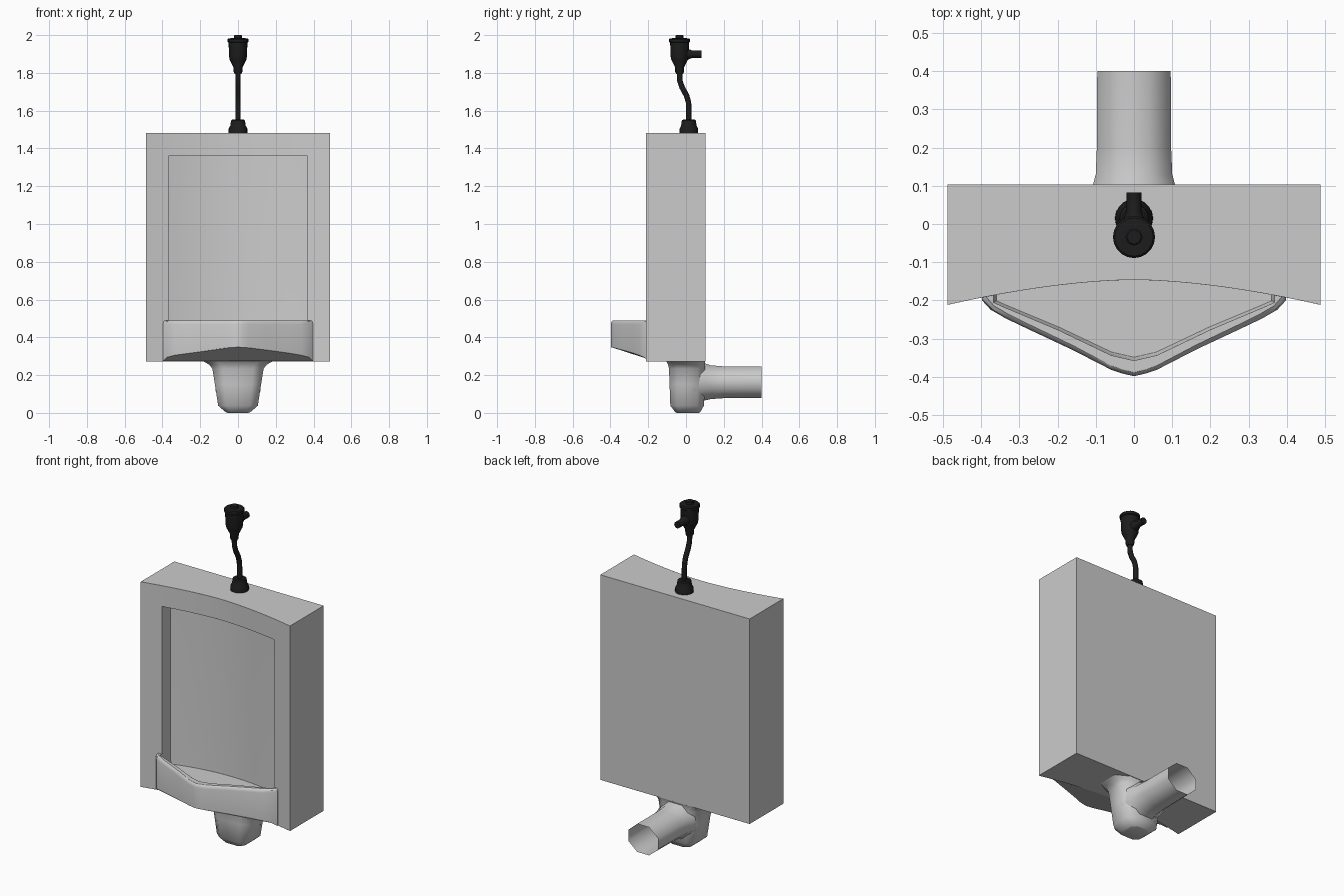
import bpy, bmesh, math
from mathutils import Vector

if "Cube" in bpy.data.objects:
    bpy.data.objects.remove(bpy.data.objects["Cube"])

black = bpy.data.materials.new("black_metal")
black.diffuse_color = (0.012, 0.012, 0.012, 1)
black.use_nodes = True
black.node_tree.nodes["Principled BSDF"].inputs["Base Color"].default_value = black.diffuse_color


def smooth(ob, angle=35):
    bpy.ops.object.select_all(action='DESELECT')
    ob.select_set(True)
    bpy.context.view_layer.objects.active = ob
    bpy.ops.object.shade_smooth_by_angle(angle=math.radians(angle))


def loft(name, rings, cap_start=True, cap_end=True, mat=None, angle=35):
    """Skin a list of equally sized point rings."""
    bm = bmesh.new()
    rows = [[bm.verts.new(p) for p in r] for r in rings]
    n = len(rows[0])
    for a, b in zip(rows, rows[1:]):
        for i in range(n):
            j = (i + 1) % n
            bm.faces.new((a[i], a[j], b[j], b[i]))
    if cap_start:
        bm.faces.new(rows[0][::-1])
    if cap_end:
        bm.faces.new(rows[-1])
    bmesh.ops.recalc_face_normals(bm, faces=bm.faces[:])
    me = bpy.data.meshes.new(name)
    bm.to_mesh(me)
    bm.free()
    ob = bpy.data.objects.new(name, me)
    bpy.context.collection.objects.link(ob)
    if mat:
        me.materials.append(mat)
    smooth(ob, angle)
    return ob


def lathe(name, profile, y, n=20):
    rings = [[(r * math.cos(2 * math.pi * i / n), y + r * math.sin(2 * math.pi * i / n), z)
              for i in range(n)] for r, z in profile]
    return loft(name, rings, mat=black)


def octagon(a0, a1, b0, b1, k=0.3):
    """Chamfered rectangle, a across and b along."""
    da, db = (a1 - a0) * k, (b1 - b0) * k
    return [(a0 + da, b0), (a1 - da, b0), (a1, b0 + db), (a1, b1 - db),
            (a1 - da, b1), (a0 + da, b1), (a0, b1 - db), (a0, b0 + db)]


def mirrored(half):
    """Mirror a run of points that ends on x = 0."""
    return half + [(-x, y) for x, y in half[-2::-1]]


def front_y(x):
    return -0.146 - 0.066 * (abs(x) / 0.49) ** 1.7


# Body: slab with a concave front
N = 20
xs = [-0.488 + 0.976 * i / N for i in range(N + 1)]
plan = [(x, front_y(x)) for x in xs] + [(0.488, 0.103), (-0.488, 0.103)]
body = loft("urinal_body", [[(x, y, z) for x, y in plan] for z in (0.272, 1.483)])

# Lip: pointed basin rim with rising underside
outer = mirrored([(-0.397, -0.12), (-0.397, -0.2), (-0.375, -0.224), (-0.335, -0.247), (-0.27, -0.278),
                  (-0.165, -0.327), (-0.06, -0.381), (-0.03, -0.391), (0, -0.398)])


def under(y):
    t = min(1, max(0, (-0.2 - y) / 0.198))
    return 0.274 + 0.074 * t ** 0.6


lip = loft("basin_lip", [[(x, y, under(y)) for x, y in outer],
                         [(x, y, 0.47) for x, y in outer],
                         [(x * 0.992, y + 0.003 * (y < -0.15), 0.483) for x, y in outer],
                         [(x * 0.975, y + 0.010 * (y < -0.15), 0.49) for x, y in outer]])

# Cavity cutter: hollows the recess and the basin in one go
inner = mirrored([(-0.367, -0.205), (-0.34, -0.217), (-0.2, -0.276), (-0.06, -0.343), (0, -0.357)])
back = [(0.367 * (1 - i / 8), -0.105 + 0.055 * (1 - (1 - i / 8) ** 2)) for i in range(17)]
hole = inner + back
cutter = loft("cavity_cutter", [[(x * 0.98, y * 0.97 - 0.002, 0.4) for x, y in hole],
                                [(x, y, 0.42) for x, y in hole],
                                [(x, y, 1.36) for x, y in hole]])
cutter.hide_render = True

for other, op in ((lip, 'UNION'), (cutter, 'DIFFERENCE')):
    m = body.modifiers.new(op, 'BOOLEAN')
    m.object, m.operation, m.solver = other, op, 'EXACT'
    bpy.context.view_layer.objects.active = body
    bpy.ops.object.modifier_apply(modifier=m.name)
    bpy.data.objects.remove(other)
bev = body.modifiers.new("soft_edges", 'BEVEL')
bev.width, bev.segments, bev.limit_method = 0.005, 2, 'ANGLE'
bev.angle_limit = math.radians(45)
smooth(body, 40)

# Drain trap under the body
trap = [(0.004, 0.065, -0.057, 0.075), (0.038, 0.105, -0.083, 0.095),
        (0.15, 0.122, -0.087, 0.1), (0.235, 0.136, -0.09, 0.1), (0.256, 0.153, -0.095, 0.1),
        (0.277, 0.19, -0.105, 0.1)]
loft("drain_trap", [[(x, y, z) for x, y in octagon(-w, w, y0, y1, 0.2)]
                    for z, w, y0, y1 in [(0, 0.055, -0.05, 0.068)] + trap], angle=60)

# Waste pipe to the wall, open at the end
pipe = [(0.04, 0.12, 0.05, 0.27), (0.1, 0.108, 0.066, 0.262), (0.13, 0.1, 0.073, 0.252),
        (0.2, 0.097, 0.078, 0.246), (0.4, 0.096, 0.08, 0.246)]
loft("waste_pipe", [[(x, y, z) for x, z in octagon(-w, w, z0, z1)]
                    for y, w, z0, z1 in pipe], cap_end=False, angle=60)

# Flush valve: base collar, valve housing and cap
lathe("valve_collar", [(0.05, 1.475), (0.049, 1.505), (0.041, 1.52), (0.037, 1.548), (0.03, 1.553)], 0.015)
lathe("valve_housing", [(0.018, 1.795), (0.023, 1.805), (0.024, 1.83), (0.044, 1.87), (0.047, 1.885),
                        (0.05, 1.96), (0.055, 1.964), (0.055, 1.978), (0.05, 1.983), (0.022, 1.984),
                        (0.022, 1.997), (0.018, 2.0)], -0.034)

# Side outlet of the valve
outlet = [(-0.03, 0.03), (0.012, 0.028), (0.035, 0.019), (0.083, 0.019)]
loft("valve_outlet", [[(r * math.cos(math.pi * i / 8), y, 1.899 + r * math.sin(math.pi * i / 8))
                       for i in range(16)] for y, r in outlet], mat=black)

# Bent flush tube
path = [(0.015, 1.54), (0.015, 1.61), (0.013, 1.645), (0.003, 1.68), (-0.02, 1.722),
        (-0.032, 1.755), (-0.035, 1.81)]
rings = []
for i, (y, z) in enumerate(path):
    a, b = path[max(i - 1, 0)], path[min(i + 1, len(path) - 1)]
    t = Vector((0, b[0] - a[0], b[1] - a[1])).normalized()
    side = Vector((1, 0, 0))
    up = t.cross(side)
    rings.append([Vector((0, y, z)) + 0.0145 * (side * math.cos(math.pi * k / 6) + up * math.sin(math.pi * k / 6))
                  for k in range(12)])
loft("flush_tube", rings, mat=black, angle=50)
